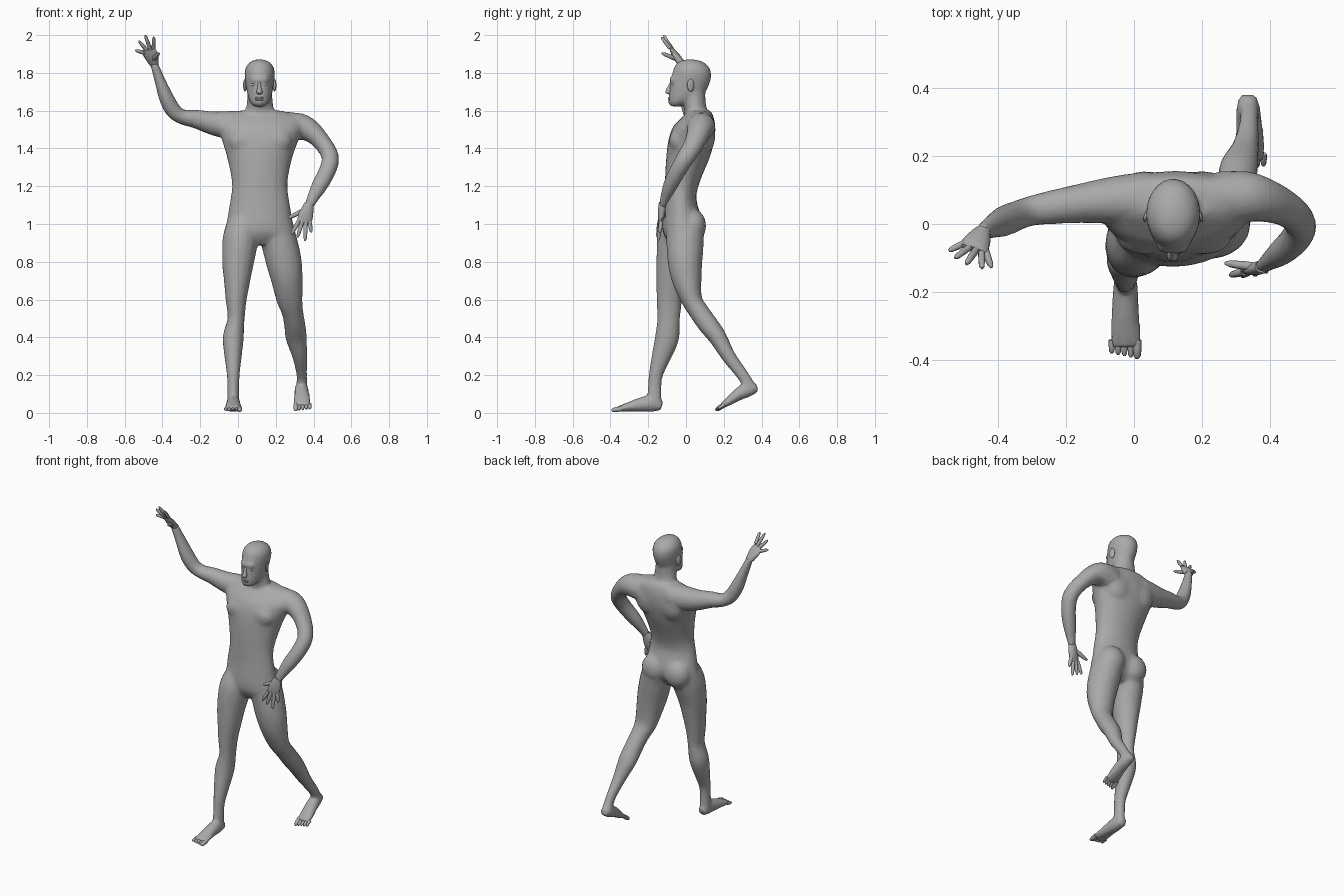
import bpy, bmesh, math
from mathutils import Vector, Matrix

skin = bpy.data.materials.new("plain_grey")
skin.diffuse_color = (0.4, 0.4, 0.4, 1)


def finish(bm, name, angle=60):
    bmesh.ops.recalc_face_normals(bm, faces=bm.faces)
    me = bpy.data.meshes.new(name)
    bm.to_mesh(me)
    bm.free()
    ob = bpy.data.objects.new(name, me)
    bpy.context.collection.objects.link(ob)
    me.materials.append(skin)
    bpy.ops.object.select_all(action='DESELECT')
    bpy.context.view_layer.objects.active = ob
    ob.select_set(True)
    bpy.ops.object.shade_smooth_by_angle(angle=math.radians(angle))
    return ob


def spline(rows, steps):
    """Catmull-Rom through rows of (x, y, z, half width, half depth)."""
    rows = [Vector(r) for r in rows]
    out = []
    for i in range(len(rows) - 1):
        a, b, c, d = rows[max(i - 1, 0)], rows[i], rows[i + 1], rows[min(i + 2, len(rows) - 1)]
        for s in range(steps):
            t = s / steps
            out.append(b + (c - a) * (0.5 * t) + (a * 2 - b * 5 + c * 4 - d) * (0.5 * t * t)
                       + (b * 3 - a - c * 3 + d) * (0.5 * t ** 3))
    return out + [rows[-1]]


def loft(bm, rows, ref=(1, 0, 0), sides=16, steps=3, flat=False):
    """Closed tube of elliptical rings; flat keeps every ring horizontal."""
    rows = spline(rows, steps)
    ref, rings = Vector(ref), []
    for i, r in enumerate(rows):
        t = (rows[min(i + 1, len(rows) - 1)] - rows[max(i - 1, 0)])
        t = Vector((0, 0, 1)) if flat else Vector(t[:3]).normalized()
        u = (ref - t * ref.dot(t)).normalized()
        v = t.cross(u)
        rings.append([bm.verts.new(Vector(r[:3]) + u * r[3] * math.cos(k * math.tau / sides)
                                   + v * r[4] * math.sin(k * math.tau / sides)) for k in range(sides)])
    for a, b in zip(rings, rings[1:]):
        for k in range(sides):
            n = (k + 1) % sides
            bm.faces.new((a[k], a[n], b[n], b[k]))
    bm.faces.new(rings[0][::-1])
    bm.faces.new(rings[-1])


def ball(bm, c, r, turn=0, tilt=0):
    m = (Matrix.Translation(c) @ Matrix.Rotation(turn, 4, 'Z') @ Matrix.Rotation(tilt, 4, 'Y')
         @ Matrix.Diagonal((*r, 1)))
    bmesh.ops.create_uvsphere(bm, u_segments=16, v_segments=10, radius=1, matrix=m)


def digit(bm, a, b, r):
    """Finger or toe, slightly bent, with a rounded tip."""
    a, b = Vector(a), Vector(b)
    pts = [(0, 1), (0.45, 1.0), (0.85, 0.8), (1, 0.35)]
    loft(bm, [(*a.lerp(b, t), r * s, r * s) for t, s in pts], (0.9, 0.3, 0.1), 8, 1)


body = bmesh.new()
# Torso
loft(body, [(.115, -.03, .89, .08, .05), (.115, -.025, .95, .18, .095), (.115, -.02, 1.02, .173, .105),
            (.115, -.03, 1.13, .155, .085), (.115, -.02, 1.22, .147, .092), (.115, .01, 1.35, .172, .115),
            (.118, .03, 1.45, .205, .122), (.12, .045, 1.52, .225, .11), (.12, .065, 1.57, .20, .08),
            (.12, .07, 1.60, .11, .06)], flat=True, sides=24)
for x in (.035, .2):
    ball(body, (x, .035, .99), (.085, .072, .09))           # buttocks
    ball(body, (x, -.045, 1.44), (.085, .045, .065))        # chest
    ball(body, (x, .1, 1.47), (.09, .055, .1))              # shoulder blades
ball(body, (.24, .08, 1.55), (.13, .06, .045))              # shoulder slope
ball(body, (.0, .085, 1.55), (.1, .05, .04))
# Neck and head
loft(body, [(.118, .075, 1.53, .1, .075), (.116, .05, 1.61, .074, .06), (.115, .04, 1.70, .064, .062)], flat=True)
loft(body, [(.113, -.055, 1.622, .026, .026), (.114, -.035, 1.645, .05, .058), (.115, .002, 1.69, .066, .092),
            (.115, .02, 1.74, .074, .104), (.115, .03, 1.79, .08, .104), (.115, .03, 1.83, .074, .093),
            (.115, .025, 1.86, .048, .062), (.115, .02, 1.872, .012, .015)], flat=True, sides=20)
ball(body, (.113, -.068, 1.765), (.052, .022, .016))        # brow
ball(body, (.112, -.075, 1.65), (.028, .022, .022))         # chin
# Planted front leg and foot
loft(body, [(.035, -.02, 1.02, .08, .09), (.015, -.045, .93, .095, .105), (0, -.07, .8, .085, .088),
            (-.005, -.08, .7, .07, .078), (-.01, -.088, .6, .056, .068), (-.01, -.092, .5, .045, .06),
            (-.025, -.1, .4, .056, .064), (-.026, -.13, .3, .046, .052), (-.025, -.16, .2, .034, .037),
            (-.025, -.166, .12, .031, .037), (-.025, -.167, .04, .032, .038)])
loft(body, [(-.025, -.128, .035, .026, .026), (-.025, -.18, .05, .036, .045), (-.025, -.25, .042, .04, .036),
            (-.025, -.32, .028, .046, .022), (-.025, -.362, .02, .046, .014)])
# Trailing leg and foot
loft(body, [(.195, -.01, 1.02, .08, .09), (.213, -.005, .93, .095, .1), (.243, -.005, .8, .095, .092),
            (.26, .005, .7, .083, .078), (.273, .03, .6, .07, .056), (.287, .066, .54, .058, .053),
            (.3, .115, .47, .056, .054), (.308, .168, .4, .057, .048), (.327, .225, .3, .04, .038),
            (.338, .3, .2, .028, .032), (.337, .335, .14, .03, .033)])
loft(body, [(.333, .378, .132, .026, .022), (.335, .335, .125, .036, .038), (.338, .28, .1, .04, .034),
            (.34, .225, .06, .046, .022), (.34, .188, .036, .046, .014)])
# Raised arm
loft(body, [(.04, .075, 1.52, .08, .08), (-.06, .07, 1.525, .07, .074), (-.14, .062, 1.535, .06, .062),
            (-.22, .052, 1.555, .052, .05), (-.295, .04, 1.567, .045, .04), (-.342, .025, 1.6, .044, .042),
            (-.378, .01, 1.665, .046, .04), (-.41, -.004, 1.75, .038, .03), (-.438, -.02, 1.83, .028, .023),
            (-.446, -.026, 1.855, .028, .022)], (0, 1, 0))
# Arm with hand at the hip
loft(body, [(.25, .075, 1.51, .08, .08), (.33, .08, 1.515, .075, .072), (.39, .068, 1.488, .064, .058),
            (.44, .048, 1.438, .055, .048), (.477, .02, 1.385, .05, .046), (.489, -.012, 1.335, .047, .046),
            (.468, -.05, 1.27, .044, .045), (.43, -.085, 1.2, .038, .042), (.392, -.114, 1.13, .024, .03),
            (.378, -.124, 1.095, .02, .027)], (0, 1, 0))
ob = finish(body, "body")
# Fuse the body into one continuous skin
for kind, props in (('REMESH', dict(mode='VOXEL', voxel_size=.009)), ('SMOOTH', dict(factor=.5, iterations=7)),
                    ('DECIMATE', dict(ratio=.14))):
    mod = ob.modifiers.new(kind.lower(), kind)
    for k, v in props.items():
        setattr(mod, k, v)
    while ob.modifiers[0] != mod:
        bpy.ops.object.modifier_move_to_index(modifier=mod.name, index=0)
    bpy.ops.object.modifier_apply(modifier=mod.name)
ob.data.materials.clear()
ob.data.materials.append(skin)
ob.data.polygons.foreach_set("material_index", [0] * len(ob.data.polygons))
bpy.ops.object.shade_smooth_by_angle(angle=math.radians(60))


def hand(name, wrist, first, last, tips, thumb, r):
    """Palm from wrist to knuckle row, four fingers and a thumb."""
    bm = bmesh.new()
    wrist, first, last = Vector(wrist), Vector(first), Vector(last)
    mid, row = (first + last) / 2, last - first
    w = row.length / 2 + r
    loft(bm, [(*wrist.lerp(mid, t), a, b) for t, a, b in
              ((0, .024, .02), (.4, w * .85, .02), (.8, w, .016), (1.08, w * .9, .009))], row, 12, 2)
    for i, tip in enumerate(tips):
        digit(bm, first + row * i / 3, tip, r)
    digit(bm, wrist.lerp(mid, .3), thumb, r * 1.15)
    finish(bm, name)


hand("raised_hand", (-.443, -.022, 1.845), (-.495, -.055, 1.905), (-.447, -.085, 1.93),
     [(-.543, -.078, 1.92), (-.525, -.1, 1.97), (-.492, -.118, 2.0), (-.446, -.13, 1.99)],
     (-.418, -.128, 1.905), .0105)
hand("hip_hand", (.378, -.124, 1.11), (.322, -.14, 1.015), (.378, -.132, 1.015),
     [(.282, -.15, .945), (.315, -.152, .93), (.355, -.148, .91), (.388, -.138, .955)],
     (.267, -.115, 1.032), .0115)


def toes(name, c, tip, inner):
    """Five toes across the foot, the big toe on the inner side."""
    bm = bmesh.new()
    c, tip = Vector(c), Vector(tip)
    for i in range(5):
        off = Vector((inner * (.034 - i * .0185), 0, 0))
        digit(bm, c + off, c.lerp(tip, 1 - .07 * i) + off, .0135 if i == 0 else .0095)
    finish(bm, name)


toes("front_toes", (-.025, -.34, .022), (-.025, -.395, .014), 1)
toes("rear_toes", (.34, .205, .045), (.34, .156, .013), -1)

# Face details
bm = bmesh.new()
loft(bm, [(.113, -.074, 1.755, .008, .008), (.113, -.088, 1.72, .01, .014), (.113, -.094, 1.697, .017, .016),
          (.113, -.084, 1.686, .01, .008)], sides=10, flat=True)
finish(bm, "nose")
bm = bmesh.new()
for z in (1.668, 1.658):
    ball(bm, (.113, -.084, z), (.024, .011, .0065))
finish(bm, "lips")
for side, label in ((-1, "left"), (1, "right")):
    bm = bmesh.new()
    ball(bm, (.113 + side * .03, -.064, 1.738), (.014, .012, .009))
    finish(bm, label + "_eye")
    bm = bmesh.new()
    ball(bm, (.115 + side * .078, .025, 1.735), (.008, .02, .034), side * .35)
    finish(bm, label + "_ear")
